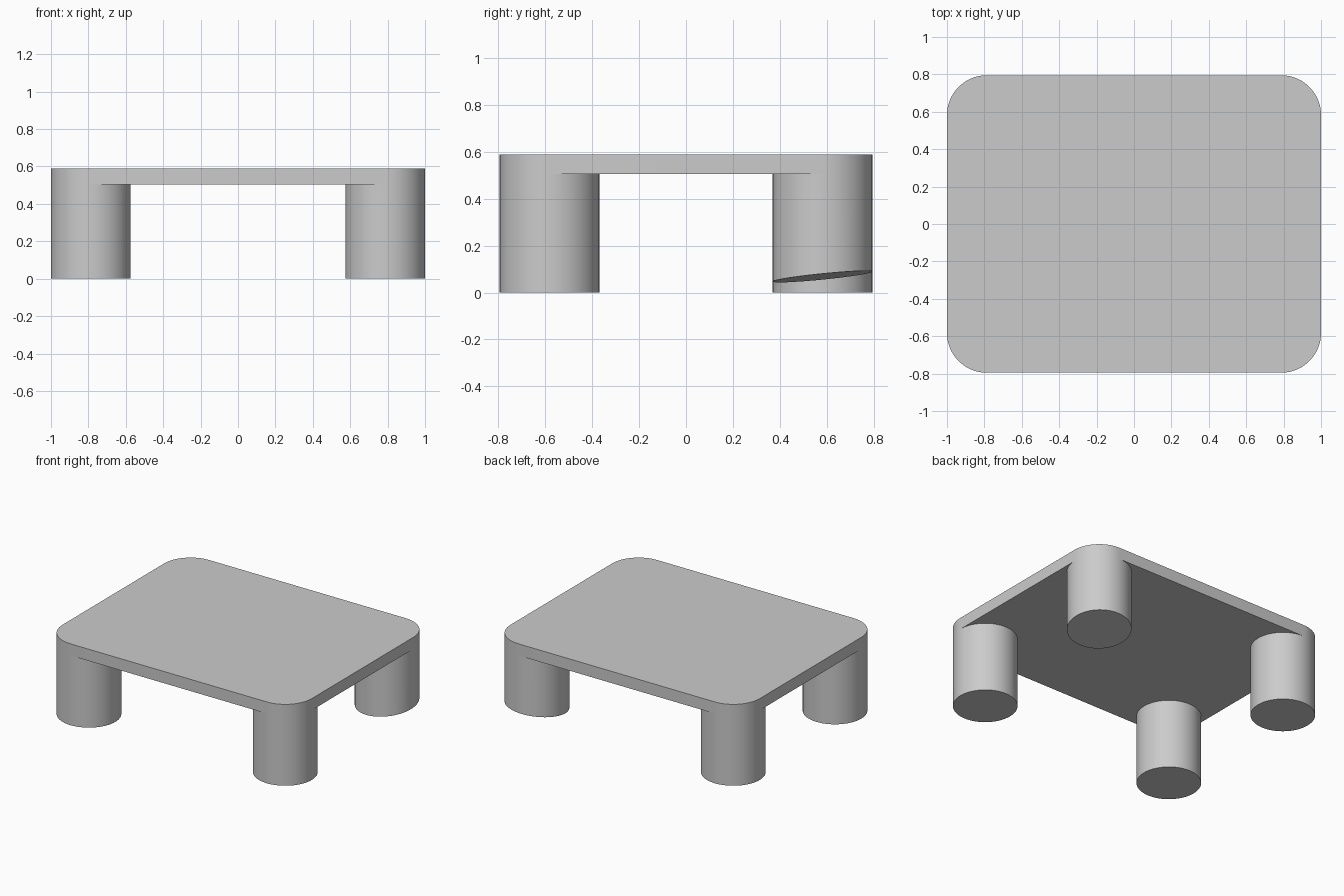
import bpy
import bmesh
from mathutils import Matrix

cube = bpy.data.objects.get("Cube")
if cube:
    bpy.data.objects.remove(cube, do_unlink=True)

HALF_X, HALF_Y = 1.0, 0.795
TOP, UNDERSIDE = 0.59, 0.505
RADIUS = 0.2125
SEGMENTS = 64

grey = bpy.data.materials.new("plain_grey")
grey.use_nodes = True
colour = (0.6, 0.6, 0.6, 1)
grey.diffuse_color = colour
grey.node_tree.nodes["Principled BSDF"].inputs["Base Color"].default_value = colour


def finish(bm, name):
    bmesh.ops.recalc_face_normals(bm, faces=bm.faces)
    mesh = bpy.data.meshes.new(name)
    bm.to_mesh(mesh)
    bm.free()
    mesh.materials.append(grey)
    obj = bpy.data.objects.new(name, mesh)
    bpy.context.collection.objects.link(obj)
    bpy.ops.object.select_all(action='DESELECT')
    obj.select_set(True)
    bpy.context.view_layer.objects.active = obj
    bpy.ops.object.shade_smooth_by_angle(angle=0.6)
    return obj


# Table top: a slab with its four upright edges rounded
bm = bmesh.new()
bmesh.ops.create_cube(bm, size=1)
bmesh.ops.scale(bm, vec=(2 * HALF_X, 2 * HALF_Y, TOP - UNDERSIDE), verts=bm.verts)
bmesh.ops.translate(bm, vec=(0, 0, (TOP + UNDERSIDE) / 2), verts=bm.verts)
upright = [e for e in bm.edges if abs(e.verts[0].co.z - e.verts[1].co.z) > 0.01]
bmesh.ops.bevel(bm, geom=upright, offset=RADIUS, segments=SEGMENTS // 4,
                profile=0.5, affect='EDGES')
finish(bm, "table_top")


# Round legs, flush with the rounded corners
def leg(name, sx, sy, lift=0, slope_x=0, slope_y=0):
    bm = bmesh.new()
    bmesh.ops.create_cone(bm, cap_ends=True, segments=SEGMENTS, radius1=RADIUS,
                          radius2=RADIUS, depth=UNDERSIDE,
                          matrix=Matrix.Translation((0, 0, UNDERSIDE / 2)))
    # Slanted foot for a short leg
    for v in bm.verts:
        if v.co.z < 0.01:
            v.co.z = lift + slope_x * v.co.x + slope_y * v.co.y
    bmesh.ops.translate(bm, verts=bm.verts,
                        vec=(sx * (HALF_X - RADIUS), sy * (HALF_Y - RADIUS), 0))
    finish(bm, name)


leg("front_right_leg", -1, -1)
leg("front_left_leg", 1, -1)
leg("back_right_leg", -1, 1)
leg("back_left_leg", 1, 1, lift=0.068, slope_x=0.06, slope_y=0.1)
